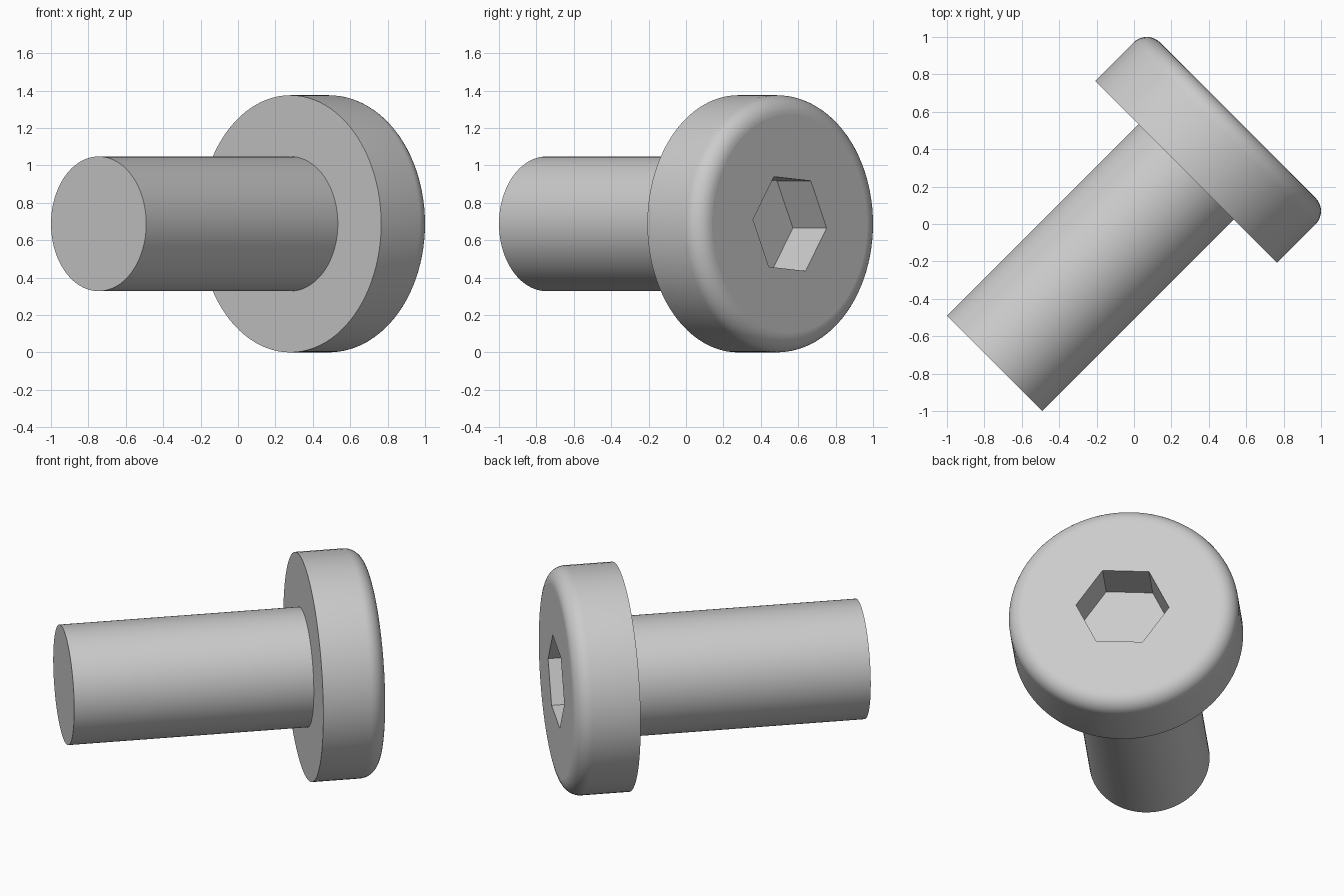
import bpy, bmesh, math
from mathutils import Matrix

cube = bpy.data.objects.get("Cube")
if cube:
    bpy.data.objects.remove(cube, do_unlink=True)

SEG = 96
HEAD_R, SHAFT_R = 0.6875, 0.36
TIP, UNDER, TOP = -1.054, 0.395, 0.785     # positions along the screw axis
FILLET = 0.1
HEX_R, HEX_DEPTH, HEX_TURN = 0.279, 0.255, math.radians(-4.6)

# Local z is the screw axis, local y is up
s = math.sqrt(0.5)
FRAME = Matrix(((-s, 0, s, 0), (s, 0, s, 0), (0, 1, 0, HEAD_R), (0, 0, 0, 1)))

steel = bpy.data.materials.new("light_grey_steel")
steel.use_nodes = True
colour = (0.6, 0.6, 0.6, 1)
steel.diffuse_color = colour
steel.node_tree.nodes["Principled BSDF"].inputs["Base Color"].default_value = colour


def ring(bm, radius, z, count, turn=0.0):
    return [bm.verts.new((radius * math.cos(turn + math.tau * i / count),
                          radius * math.sin(turn + math.tau * i / count), z))
            for i in range(count)]


def skin(bm, rings):
    """Join neighbouring rings with quads."""
    for a, b in zip(rings, rings[1:]):
        for i in range(len(a)):
            j = (i + 1) % len(a)
            bm.faces.new((a[i], a[j], b[j], b[i]))


def loop_edges(bm, verts):
    return [bm.edges.get((v, verts[(i + 1) % len(verts)])) for i, v in enumerate(verts)]


def finish(bm, name):
    bmesh.ops.recalc_face_normals(bm, faces=bm.faces)
    mesh = bpy.data.meshes.new(name)
    bm.to_mesh(mesh)
    bm.free()
    mesh.materials.append(steel)
    obj = bpy.data.objects.new(name, mesh)
    bpy.context.collection.objects.link(obj)
    obj.matrix_world = FRAME
    bpy.ops.object.select_all(action="DESELECT")
    obj.select_set(True)
    bpy.context.view_layer.objects.active = obj
    bpy.ops.object.shade_smooth_by_angle(angle=math.radians(30))
    # Keep the faces square to the axis perfectly flat
    for p in mesh.polygons:
        if abs(p.normal.z) > 0.9999:
            p.use_smooth = False
    return obj


# Plain cylindrical shaft, its end tucked into the head
bm = bmesh.new()
shaft = [ring(bm, SHAFT_R, z, SEG) for z in (TIP, UNDER + 0.05)]
skin(bm, shaft)
for r in shaft:
    bm.faces.new(r)
finish(bm, "shaft")

# Head with a rounded top rim
bm = bmesh.new()
profile = [(HEAD_R, UNDER)]
for k in range(11):
    a = math.pi / 2 * k / 10
    profile.append((HEAD_R - FILLET + FILLET * math.cos(a),
                    TOP - FILLET + FILLET * math.sin(a)))
rims = [ring(bm, r, z, SEG) for r, z in profile]
skin(bm, rims)
bm.faces.new(rims[0])

# Hexagonal socket sunk into the top of the head
socket = [ring(bm, HEX_R, z, 6, HEX_TURN) for z in (TOP, TOP - HEX_DEPTH)]
skin(bm, socket)
bm.faces.new(socket[1])

# Flat top between the rim and the socket
bmesh.ops.triangle_fill(bm, use_beauty=True,
                        edges=loop_edges(bm, rims[-1]) + loop_edges(bm, socket[0]))
finish(bm, "head")
